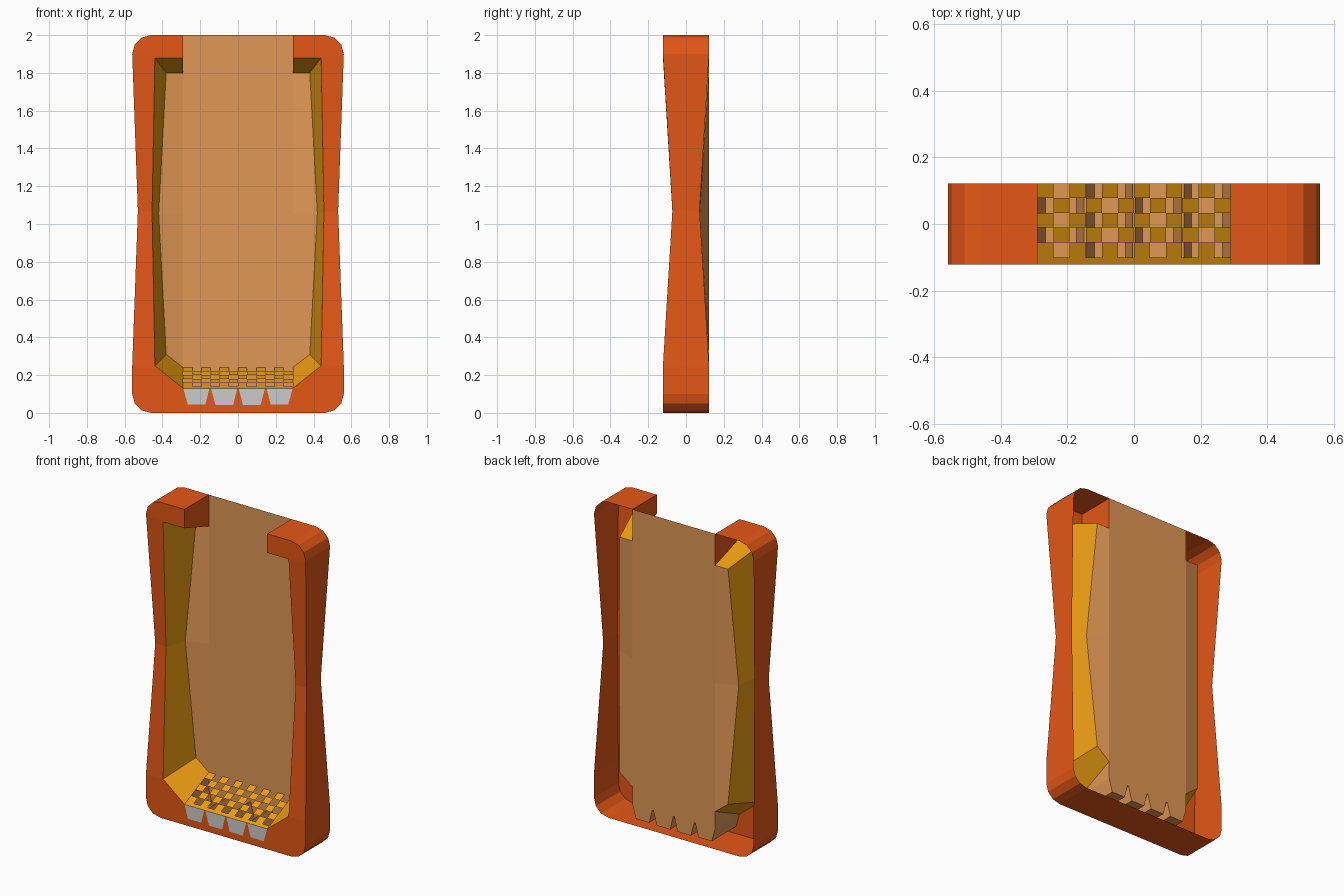
import bpy, bmesh, math

if "Cube" in bpy.data.objects:
    bpy.data.objects.remove(bpy.data.objects["Cube"])

Y, YW = 0.122, 0.072          # half depth at the ends and at the waist


def material(name, rgb):
    m = bpy.data.materials.new(name)
    m.diffuse_color = (*rgb, 1)
    m.use_nodes = True
    m.node_tree.nodes["Principled BSDF"].inputs["Base Color"].default_value = m.diffuse_color
    return m


ORANGE = material("orange", (0.78, 0.095, 0.008))
AMBER = material("amber", (0.85, 0.34, 0.006))
TAN = material("tan", (0.75, 0.31, 0.09))


def build(name, faces, mat=None, mirror=True):
    """Sheet object from polygons, optionally mirrored across x = 0."""
    bm = bmesh.new()
    for f in faces:
        bm.faces.new([bm.verts.new(p) for p in f])
        if mirror:
            bm.faces.new([bm.verts.new((-x, y, z)) for x, y, z in reversed(f)])
    bmesh.ops.remove_doubles(bm, verts=bm.verts, dist=1e-5)
    bmesh.ops.recalc_face_normals(bm, faces=bm.faces)
    me = bpy.data.meshes.new(name)
    bm.to_mesh(me)
    bm.free()
    if mat:
        me.materials.append(mat)
    ob = bpy.data.objects.new(name, me)
    bpy.context.collection.objects.link(ob)
    return ob


def at(points, y):
    return [(x, y, z) for x, z in points]


def depth(x, z):
    return YW if 1.0 < z < 1.1 else Y


def front(points):
    return [(x, -depth(x, z), z) for x, z in points]


def back(points):
    return [(x, depth(x, z), z) for x, z in points]


def bridge(a, b):
    return [[a[i], a[i + 1], b[i + 1], b[i]] for i in range(len(a) - 1)]


def corner(cz, start):
    return [(0.46 + 0.1 * math.cos(math.radians(start - 30 * i)),
             cz + 0.1 * math.sin(math.radians(start - 30 * i))) for i in range(4)]


# Half outlines (x, z), running from the top opening down to the middle
top_arc, low_arc = corner(1.9, 90), corner(0.1, 0)
outer = [(0.29, 2)] + top_arc + [(0.53, 1.07), (0.56, 0.25)] + low_arc + [(0, 0)]
rim = [(0.29, 1.88), (0.44, 1.88), (0.455, 1.065), (0.44, 0.25), (0.29, 0.13)]
inner = [(0.29, 1.80), (0.38, 1.80), (0.42, 1.055), (0.38, 0.31), (0.29, 0.24)]

# Trough cross-sections for one half, outermost first
troughs = []
for x0, zb in ((0.147, 0.045), (0, 0.041)):
    troughs.append([(x0 + 0.143, 0.13), (x0 + 0.119, zb),
                    (x0 + 0.026, zb), (x0 + 0.004, 0.13)])
teeth = troughs[0] + troughs[1] + [(0, 0.13)]

# Orange shell: outer wall, front plate and the ends of the upper lugs
build("outer_wall", bridge(front(outer), back(outer)), ORANGE)
plate = [
    front([(0.29, 2)] + top_arc + [rim[1], rim[0]]),
    front([top_arc[3], (0.53, 1.07), rim[2], rim[1]]),
    front([(0.53, 1.07), (0.56, 0.25), rim[3], rim[2]]),
    front([(0.56, 0.25)] + low_arc + [(0, 0)] + teeth[:0:-1] + [rim[4], rim[3]]),
]
build("front_plate", plate, ORANGE)
build("lug_end", [[(0.29, -Y, 2), (0.29, -Y, 1.88), (0.29, Y, 1.8), (0.29, Y, 2)]], ORANGE)

# Amber sloping inner wall
build("inner_wall", bridge(front(rim), back(inner)), AMBER)

# Tan back panel: flat middle with notched foot, folded side strips
panel = [at([(0, 2), (0.29, 2), (0.29, 1.8), (0.29, 1.055), (0.29, 0.24)] + teeth, Y),
         [(0.29, Y, 1.8), (0.38, Y, 1.8), (0.42, YW, 1.055), (0.29, Y, 1.055)],
         [(0.29, Y, 1.055), (0.42, YW, 1.055), (0.38, Y, 0.31), (0.29, Y, 0.24)]]
build("back_panel", panel, TAN)

# Tan troughs under the grille, with their outer end walls
gutter = bridge(at(teeth, -Y), at(teeth, Y))
gutter.append([(0.29, -Y, 0.13), (0.29, Y, 0.13), (0.29, Y, 0.24)])
build("troughs", gutter, TAN)

# Grey trough fronts
build("trough_front", [at(t, -Y) for t in troughs])

# Amber checkerboard grille on the slope
def slope(x, y):
    return (x, y, 0.13 + 0.11 * (y + Y) / (2 * Y))


def cell(x0, x1, y0, y1):
    return [slope(x0, y0), slope(x1, y0), slope(x1, y1), slope(x0, y1)]


w, y_start = 0.58 / 12, -0.1
h = (Y - y_start) / 5
grille = [cell(-0.29, 0.29, -Y, y_start)]
for row in range(5):
    for col in range(row % 2, 12, 2):
        x, y = -0.29 + col * w, y_start + row * h
        grille.append(cell(x, x + w, y, y + h))
build("grille", grille, AMBER, mirror=False)
